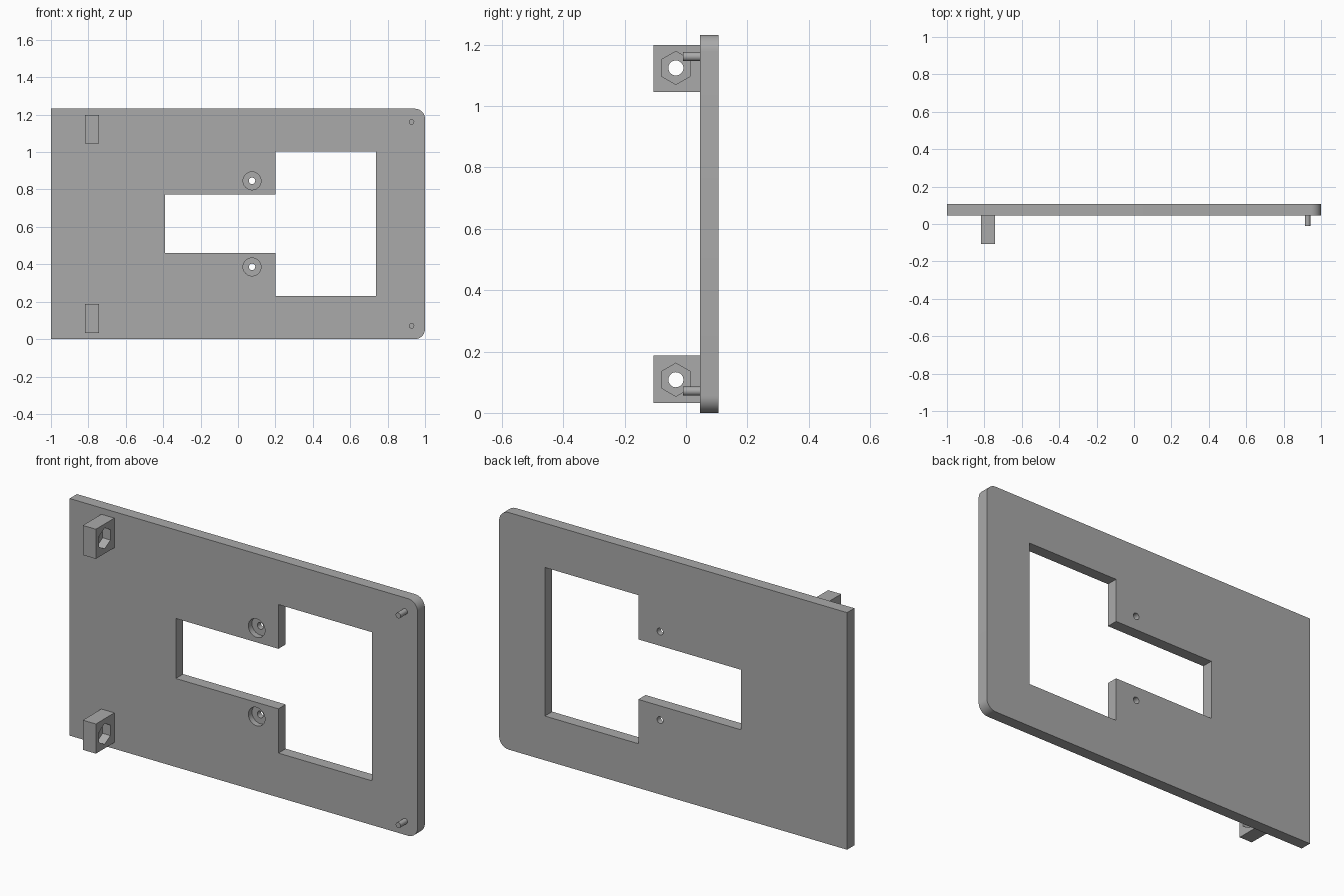
import bpy
import bmesh
from math import sin, cos, pi, radians
from mathutils import Vector

cube = bpy.data.objects.get("Cube")
if cube:
    bpy.data.objects.remove(cube, do_unlink=True)

HEIGHT = 1.232
MID = HEIGHT / 2
FRONT, BACK = 0.046, 0.106      # plate faces along y

GREY = (0.4, 0.4, 0.4, 1)
grey = bpy.data.materials.new("plain grey")
grey.use_nodes = True
grey.diffuse_color = GREY
grey.node_tree.nodes["Principled BSDF"].inputs["Base Color"].default_value = GREY


def arc(u, v, r, start, end, steps):
    return [(u + r * cos(start + (end - start) * i / steps),
             v + r * sin(start + (end - start) * i / steps)) for i in range(steps + 1)]


def ring(u, v, r, sides=32):
    return arc(u, v, r, pi / 2, 2.5 * pi, sides)[:-1]


def prism(name, outline, axis, lo, hi):
    """Extrude an outline along x (points are y, z) or y (points are x, z)."""
    place = (lambda u, v, d: (d, u, v)) if axis == "x" else (lambda u, v, d: (u, d, v))
    bm = bmesh.new()
    face = bm.faces.new([bm.verts.new(place(u, v, lo)) for u, v in outline])
    result = bmesh.ops.extrude_face_region(bm, geom=[face])
    moved = [g for g in result["geom"] if isinstance(g, bmesh.types.BMVert)]
    bmesh.ops.translate(bm, verts=moved, vec=Vector(place(0, 0, hi - lo)))
    bmesh.ops.recalc_face_normals(bm, faces=bm.faces)
    mesh = bpy.data.meshes.new(name)
    bm.to_mesh(mesh)
    bm.free()
    mesh.materials.append(grey)
    obj = bpy.data.objects.new(name, mesh)
    bpy.context.collection.objects.link(obj)
    return obj


def activate(obj):
    bpy.ops.object.select_all(action="DESELECT")
    obj.select_set(True)
    bpy.context.view_layer.objects.active = obj


def cut(obj, cutter):
    activate(obj)
    mod = obj.modifiers.new("cut", "BOOLEAN")
    mod.operation = "DIFFERENCE"
    mod.solver = "EXACT"
    mod.object = cutter
    bpy.ops.object.modifier_apply(modifier=mod.name)
    bpy.data.objects.remove(cutter, do_unlink=True)


def smooth(obj):
    activate(obj)
    bpy.ops.object.shade_smooth_by_angle(angle=radians(30))


# Plate with two rounded corners on its left side
R = 0.055
outline = [(-1, HEIGHT), (-1, 0)]
outline += arc(1 - R, R, R, -pi / 2, 0, 10)
outline += arc(1 - R, HEIGHT - R, R, 0, pi / 2, 10)
plate = prism("plate", outline, "y", FRONT, BACK)

# Stepped window: narrow slot joined to a tall opening
half_slot, half_tall = 0.156, 0.386
window = [(-0.39, MID - half_slot), (0.2, MID - half_slot), (0.2, MID - half_tall),
          (0.737, MID - half_tall), (0.737, MID + half_tall), (0.2, MID + half_tall),
          (0.2, MID + half_slot), (-0.39, MID + half_slot)]
cut(plate, prism("window_cutter", window, "y", 0, 0.2))

for side, label in ((-1, "lower"), (1, "upper")):
    # Counterbored screw hole
    z = MID + side * 0.23
    cut(plate, prism("bore_cutter", ring(0.075, z, 0.048), "y", 0, FRONT + 0.03))
    cut(plate, prism("screw_cutter", ring(0.075, z, 0.0175, 20), "y", 0, 0.2))

    # Hinge lug with a hexagonal nut pocket and a through hole
    z = MID + side * 0.506
    y0, h = -0.106, 0.077
    lug = prism(label + "_lug", [(y0, z - h), (FRONT, z - h), (FRONT, z + h), (y0, z + h)],
                "x", -0.818, -0.743)
    z = MID + side * 0.508
    cut(lug, prism("nut_cutter", ring(-0.033, z, 0.054, 6), "x", -0.788, -0.6))
    cut(lug, prism("bolt_cutter", ring(-0.033, z, 0.0245), "x", -0.9, -0.6))
    smooth(lug)

    # Locating pin
    smooth(prism(label + "_pin", ring(0.928, MID + side * 0.545, 0.0145, 24),
                 "y", -0.01, FRONT))

smooth(plate)
